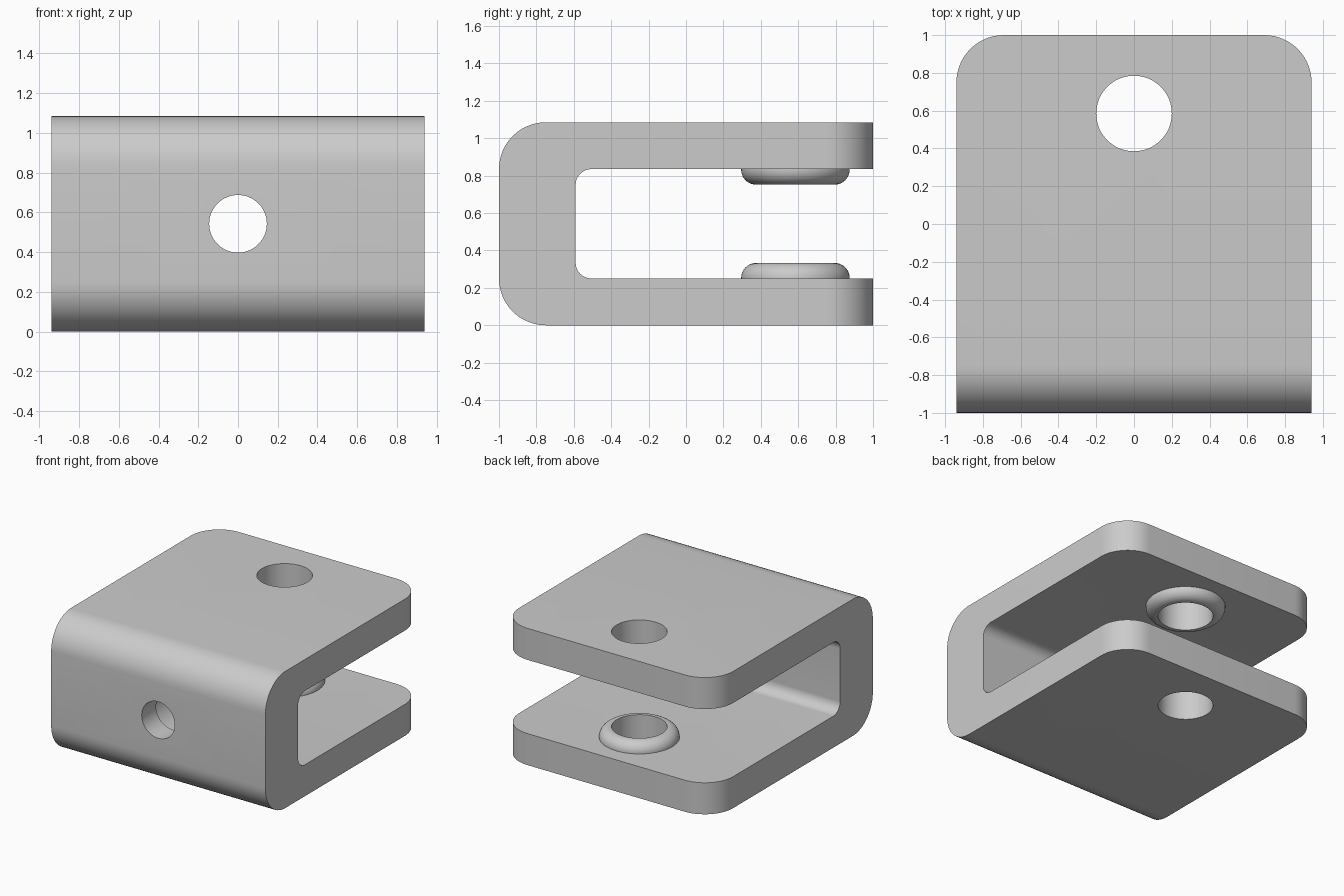
import bpy, bmesh, math
from mathutils import Matrix

old = bpy.data.objects.get("Cube")
if old:
    bpy.data.objects.remove(old, do_unlink=True)

HALF_W, HEIGHT, ARM, WEB = 0.94, 1.085, 0.25, -0.59
MID, HOLE_Y, HOLE_R = HEIGHT / 2, 0.585, 0.2

steel = bpy.data.materials.new("plain grey")
steel.use_nodes = True
steel.diffuse_color = (0.6, 0.6, 0.6, 1)
steel.node_tree.nodes["Principled BSDF"].inputs["Base Color"].default_value = (0.6, 0.6, 0.6, 1)


def arc(cx, cy, r, a0, a1, n=12):
    angles = [math.radians(a0 + (a1 - a0) * i / n) for i in range(n + 1)]
    return [(cx + r * math.cos(a), cy + r * math.sin(a)) for a in angles]


def make_object(name, bm):
    bmesh.ops.recalc_face_normals(bm, faces=bm.faces)
    mesh = bpy.data.meshes.new(name)
    bm.to_mesh(mesh)
    bm.free()
    mesh.materials.append(steel)
    ob = bpy.data.objects.new(name, mesh)
    bpy.context.collection.objects.link(ob)
    return ob


def smooth(ob):
    bpy.ops.object.select_all(action='DESELECT')
    ob.select_set(True)
    bpy.context.view_layer.objects.active = ob
    bpy.ops.object.shade_smooth_by_angle(angle=math.radians(30))


def cutter(name, radius, depth, location, axis):
    bm = bmesh.new()
    bmesh.ops.create_cone(bm, cap_ends=True, segments=64, radius1=radius, radius2=radius, depth=depth)
    turn = Matrix.Rotation(math.pi / 2, 4, 'X') if axis == 'Y' else Matrix()
    bm.transform(Matrix.Translation(location) @ turn)
    ob = make_object(name, bm)
    ob.hide_render = True
    ob.hide_set(True)
    return ob


# U-shaped bracket: rounded side profile extruded across the width
R, r = 0.25, 0.085
top = HEIGHT - ARM
profile = [(1, 0), (1, ARM)]
profile += arc(WEB + r, ARM + r, r, 270, 180)
profile += arc(WEB + r, top - r, r, 180, 90)
profile += [(1, top), (1, HEIGHT)]
profile += arc(R - 1, HEIGHT - R, R, 90, 180)
profile += arc(R - 1, R, R, 180, 270)
bm = bmesh.new()
side = bm.faces.new([bm.verts.new((-HALF_W, y, z)) for y, z in profile])
grown = bmesh.ops.extrude_face_region(bm, geom=[side])["geom"]
bmesh.ops.translate(bm, vec=(2 * HALF_W, 0, 0),
                    verts=[v for v in grown if isinstance(v, bmesh.types.BMVert)])

# Round the free corners of both arms
corners = [e for e in bm.edges
           if all(v.co.y > 0.99 for v in e.verts)
           and abs(e.verts[0].co.x - e.verts[1].co.x) < 0.01]
bmesh.ops.bevel(bm, geom=corners, offset=R, offset_type='OFFSET', segments=14,
                profile=0.5, affect='EDGES')
bracket = make_object("bracket", bm)

# Pin hole through the arms, bolt hole and wider inner recess in the web
recess_start = -0.82
cutters = [
    cutter("pin_hole_cutter", HOLE_R, 2, (0, HOLE_Y, MID), 'Z'),
    cutter("bolt_hole_cutter", 0.145, 0.7, (0, -0.9, MID), 'Y'),
    cutter("bolt_recess_cutter", 0.22, 0.4, (0, recess_start + 0.2, MID), 'Y'),
]
for c in cutters:
    mod = bracket.modifiers.new(c.name, 'BOOLEAN')
    mod.operation = 'DIFFERENCE'
    mod.solver = 'EXACT'
    mod.object = c
bpy.context.view_layer.objects.active = bracket
bracket.select_set(True)
for c in cutters:
    bpy.ops.object.modifier_apply(modifier=c.name)
for c in cutters:
    bpy.data.objects.remove(c, do_unlink=True)
smooth(bracket)


# Rounded collars around the pin hole on the inner arm faces
def collar(name, base, direction):
    rise, fillet, outer = 0.083, 0.08, 0.29
    section = [(outer, 0)] + arc(outer - fillet, rise - fillet, fillet, 0, 90)
    section += [(HOLE_R, rise), (HOLE_R, 0)]
    bm = bmesh.new()
    verts = [bm.verts.new((x, 0, z)) for x, z in section]
    edges = [bm.edges.new(pair) for pair in zip(verts, verts[1:])]
    bmesh.ops.spin(bm, geom=verts + edges, cent=(0, 0, 0), axis=(0, 0, 1),
                   angle=2 * math.pi, steps=64)
    bmesh.ops.remove_doubles(bm, verts=bm.verts, dist=0.0005)
    bm.transform(Matrix.Translation((0, HOLE_Y, base)) @ Matrix.Diagonal((1, 1, direction, 1)))
    smooth(make_object(name, bm))


collar("lower_collar", ARM, 1)
collar("upper_collar", top, -1)
